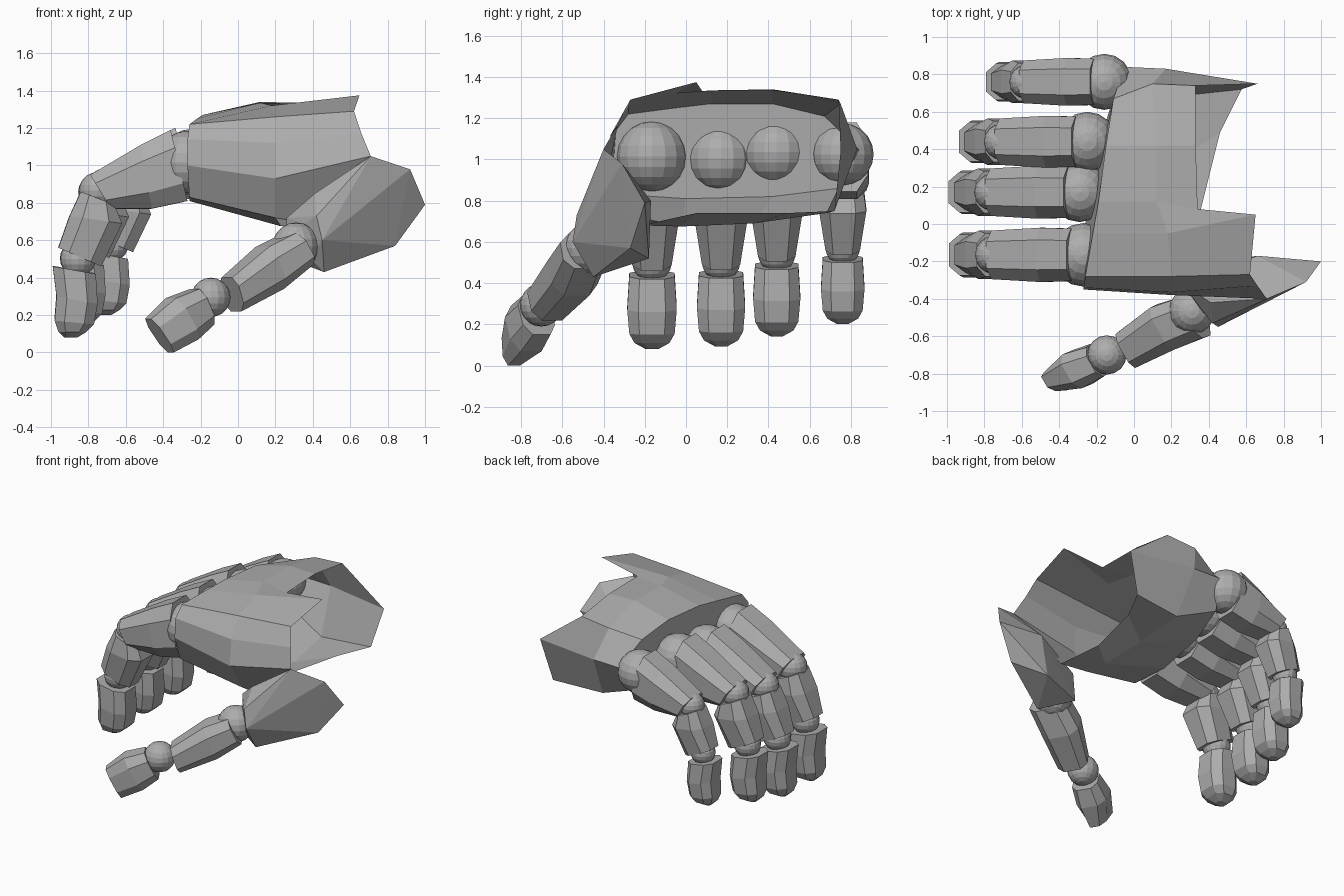
import bpy, bmesh, math
from mathutils import Vector

grey = bpy.data.materials.new("grey")
grey.diffuse_color = (0.42, 0.42, 0.42, 1)

# Chamfered square cross-section
SECTION = [(1, .5), (.55, 1), (-.55, 1), (-1, .5), (-1, -.5), (-.55, -1), (.55, -1), (1, -.5)]


def finish(bm, name):
    bmesh.ops.recalc_face_normals(bm, faces=bm.faces)
    mesh = bpy.data.meshes.new(name)
    bm.to_mesh(mesh)
    bm.free()
    mesh.materials.append(grey)
    ob = bpy.data.objects.new(name, mesh)
    bpy.context.collection.objects.link(ob)
    return ob


def ball(name, centre, r):
    bm = bmesh.new()
    bmesh.ops.create_uvsphere(bm, u_segments=16, v_segments=10, radius=r)
    bmesh.ops.translate(bm, verts=bm.verts, vec=centre)
    return finish(bm, name)


def loft(name, rings, cap_end=True):
    bm = bmesh.new()
    loops = [[bm.verts.new(p) for p in ring] for ring in rings]
    for a, b in zip(loops, loops[1:]):
        for i in range(len(a)):
            j = (i + 1) % len(a)
            bm.faces.new((a[i], a[j], b[j], b[i]))
    bm.faces.new(loops[0])
    if cap_end:
        bm.faces.new(loops[-1])
    return finish(bm, name)


def segment(name, sections, side):
    """Eight-sided bone; each section is a top point, a bottom point and a half width."""
    rings = []
    for top, bottom, half in sections:
        top, bottom = Vector(top), Vector(bottom)
        mid, up = (top + bottom) / 2, (top - bottom) / 2
        rings.append([mid + up * v + side * half * u for u, v in SECTION])
    return loft(name, rings)


# Finger profile in x, z: top, bottom, half width
KNUCKLE = (-0.24, 1.01)
BONES = {
    "proximal": [((-0.36, 1.19), (-0.27, 0.81), 0.14), ((-0.52, 1.11), (-0.46, 0.77), 0.145),
                 ((-0.79, 0.95), (-0.68, 0.77), 0.13)],
    "middle": [((-0.84, 0.86), (-0.66, 0.79), 0.115), ((-0.90, 0.73), (-0.62, 0.69), 0.13),
               ((-0.96, 0.56), (-0.73, 0.46), 0.095)],
    "tip": [((-0.99, 0.46), (-0.76, 0.42), 0.11), ((-0.97, 0.30), (-0.75, 0.26), 0.12),
            ((-0.98, 0.17), (-0.77, 0.15), 0.11), ((-0.96, 0.11), (-0.81, 0.11), 0.085),
            ((-0.93, 0.08), (-0.86, 0.08), 0.03)],
}
JOINTS = {"upper_joint": (-0.75, 0.865, 0.10), "lower_joint": (-0.855, 0.50, 0.095)}

# Four fingers: knuckle centre, knuckle radius, scale
FINGERS = {
    "index": ((-0.24, -0.165, 1.01), 0.17, 1.0),
    "middle": ((-0.26, 0.17, 1.00), 0.16, 0.975),
    "ring": ((-0.22, 0.44, 1.03), 0.16, 0.955),
    "little": ((-0.13, 0.76, 1.02), 0.15, 0.88),
}
for finger, (c, r, s) in FINGERS.items():
    def place(p):
        return (c[0] + (p[0] - KNUCKLE[0]) * s, c[1], c[2] + (p[1] - KNUCKLE[1]) * s)
    ball(finger + "_knuckle", (c[0] - 0.03, c[1], c[2] + 0.005), r)
    for bone, secs in BONES.items():
        segment(f"{finger}_{bone}", [(place(t), place(b), h * s) for t, b, h in secs],
                Vector((0, 1, 0)))
    for joint, (x, z, jr) in JOINTS.items():
        ball(f"{finger}_{joint}", place((x, z)), jr * s)

# Palm shell, closed at the knuckles and open at the wrist
front = [(-0.26, -0.30, 0.83), (-0.27, -0.35, 1.0), (-0.27, -0.34, 1.14), (-0.26, -0.28, 1.22),
         (-0.22, -0.05, 1.25), (-0.19, 0.12, 1.27), (-0.15, 0.42, 1.27), (-0.11, 0.67, 1.21),
         (-0.05, 0.84, 1.05), (-0.09, 0.74, 0.86), (-0.19, 0.42, 0.82), (-0.26, 0.0, 0.81)]
middle = [(0.20, -0.24, 0.72), (0.20, -0.38, 0.93), (0.20, -0.365, 1.12), (0.20, -0.28, 1.26),
          (0.18, -0.05, 1.32), (0.12, 0.12, 1.335), (0.12, 0.42, 1.34), (0.10, 0.75, 1.27),
          (0.17, 0.83, 1.05), (0.20, 0.68, 0.74), (0.22, 0.33, 0.69), (0.23, -0.02, 0.675)]
wrist = [(0.45, -0.22, 0.68), (0.71, -0.40, 1.05), (0.66, -0.33, 1.17), (0.62, -0.27, 1.29),
         (0.65, 0.05, 1.375), (0.34, 0.08, 1.33), (0.33, 0.42, 1.335), (0.33, 0.74, 1.29),
         (0.66, 0.75, 1.04), (0.575, 0.72, 0.75), (0.46, 0.49, 0.74), (0.35, 0.05, 0.74)]
loft("palm", [front, middle, wrist], cap_end=False)

# Faceted thumb base
bm = bmesh.new()
for p in [(0.71, -0.40, 1.05), (0.92, -0.31, 0.98), (1.0, -0.20, 0.79), (0.84, -0.27, 0.57),
          (0.46, -0.45, 0.43), (0.60, -0.18, 0.52), (0.36, -0.46, 0.69), (0.41, -0.42, 0.85),
          (0.26, -0.32, 0.72), (0.39, -0.46, 0.50), (0.45, -0.55, 0.60), (0.42, -0.53, 0.73),
          (0.66, -0.17, 0.80), (0.25, -0.31, 0.51)]:
    bm.verts.new(p)
bmesh.ops.convex_hull(bm, input=bm.verts)
finish(bm, "thumb_base")

# Thumb bones and joints
side = Vector((0.5, -0.86, 0))
ball("thumb_knuckle", (0.31, -0.465, 0.57), 0.125)
segment("thumb_proximal", [((0.28, -0.51, 0.64), (0.37, -0.48, 0.47), 0.125),
                           ((0.13, -0.57, 0.565), (0.21, -0.53, 0.34), 0.13),
                           ((-0.06, -0.69, 0.40), (-0.01, -0.65, 0.22), 0.105)], side)
ball("thumb_joint", (-0.145, -0.70, 0.295), 0.105)
segment("thumb_tip", [((-0.23, -0.75, 0.34), (-0.15, -0.70, 0.15), 0.09),
                      ((-0.36, -0.80, 0.29), (-0.24, -0.75, 0.07), 0.105),
                      ((-0.48, -0.845, 0.18), (-0.36, -0.835, 0.0), 0.06)], side)
